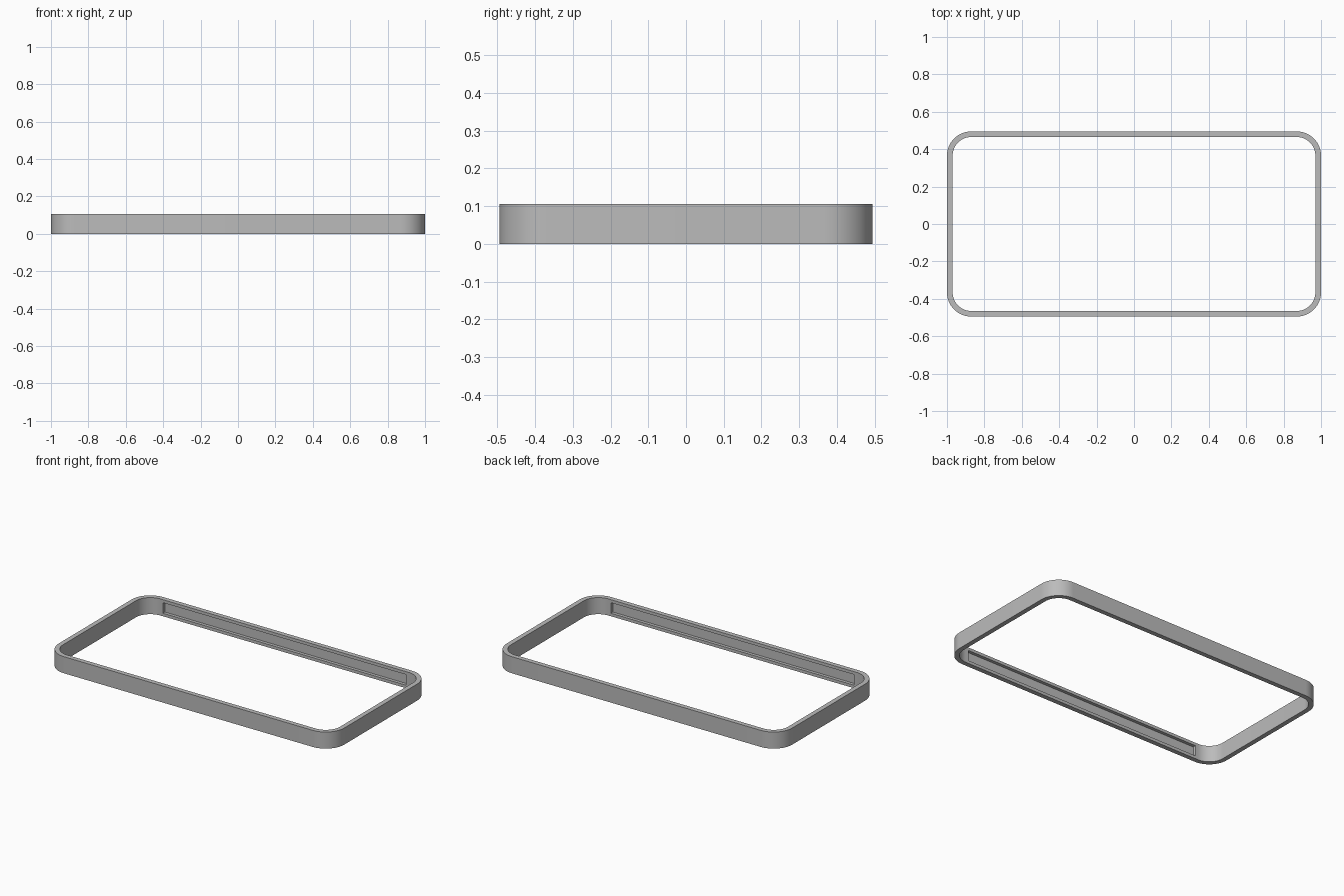
import bpy
import bmesh
from math import cos, sin, pi, radians

LENGTH, WIDTH, HEIGHT = 2.0, 0.99, 0.105
WALL, RADIUS, STEPS = 0.03, 0.13, 16
SLOT_MARGIN, SLOT_DEPTH = 0.027, 0.02

cube = bpy.data.objects.get("Cube")
if cube:
    bpy.data.objects.remove(cube, do_unlink=True)


def rounded_loop(bm, radius, z):
    """Rounded rectangle whose corner arcs share the same centres."""
    cx, cy = LENGTH / 2 - RADIUS, WIDTH / 2 - RADIUS
    verts = []
    for quarter, (sx, sy) in enumerate([(1, 1), (-1, 1), (-1, -1), (1, -1)]):
        for i in range(STEPS + 1):
            a = (quarter + i / STEPS) * pi / 2
            verts.append(bm.verts.new((sx * cx + radius * cos(a),
                                       sy * cy + radius * sin(a), z)))
    return verts


def bridge(bm, lower, upper):
    n = len(lower)
    return [bm.faces.new((lower[i], lower[(i + 1) % n],
                          upper[(i + 1) % n], upper[i])) for i in range(n)]


bm = bmesh.new()

# Frame walls and rims
outer_low = rounded_loop(bm, RADIUS, 0)
outer_high = rounded_loop(bm, RADIUS, HEIGHT)
inner_low = rounded_loop(bm, RADIUS - WALL, 0)
inner_high = rounded_loop(bm, RADIUS - WALL, HEIGHT)
bridge(bm, outer_low, outer_high)
bridge(bm, outer_high, inner_high)
inner_faces = bridge(bm, inner_high, inner_low)
bridge(bm, inner_low, outer_low)
bmesh.ops.recalc_face_normals(bm, faces=bm.faces)

# Long slots sunk into the inside of the front and back walls
long_faces = sorted(inner_faces, key=lambda f: f.calc_area())[-2:]
for face in long_faces:
    bmesh.ops.inset_individual(bm, faces=[face], thickness=SLOT_MARGIN)
    push = face.normal * -SLOT_DEPTH
    floor = bmesh.ops.extrude_face_region(bm, geom=[face])["geom"]
    bmesh.ops.translate(bm, vec=push, verts=[
        v for v in floor if isinstance(v, bmesh.types.BMVert)])
    if face.is_valid:
        bmesh.ops.delete(bm, geom=[face], context="FACES_ONLY")
bmesh.ops.recalc_face_normals(bm, faces=bm.faces)

mesh = bpy.data.meshes.new("slotted_frame")
bm.to_mesh(mesh)
bm.free()
frame = bpy.data.objects.new("slotted_frame", mesh)
bpy.context.collection.objects.link(frame)

# Plain grey finish
grey = bpy.data.materials.new("grey")
grey.use_nodes = True
grey.diffuse_color = (0.5, 0.5, 0.5, 1)
grey.node_tree.nodes["Principled BSDF"].inputs["Base Color"].default_value = (0.5, 0.5, 0.5, 1)
mesh.materials.append(grey)

bpy.ops.object.select_all(action="DESELECT")
frame.select_set(True)
bpy.context.view_layer.objects.active = frame
bpy.ops.object.shade_smooth_by_angle(angle=radians(30))
